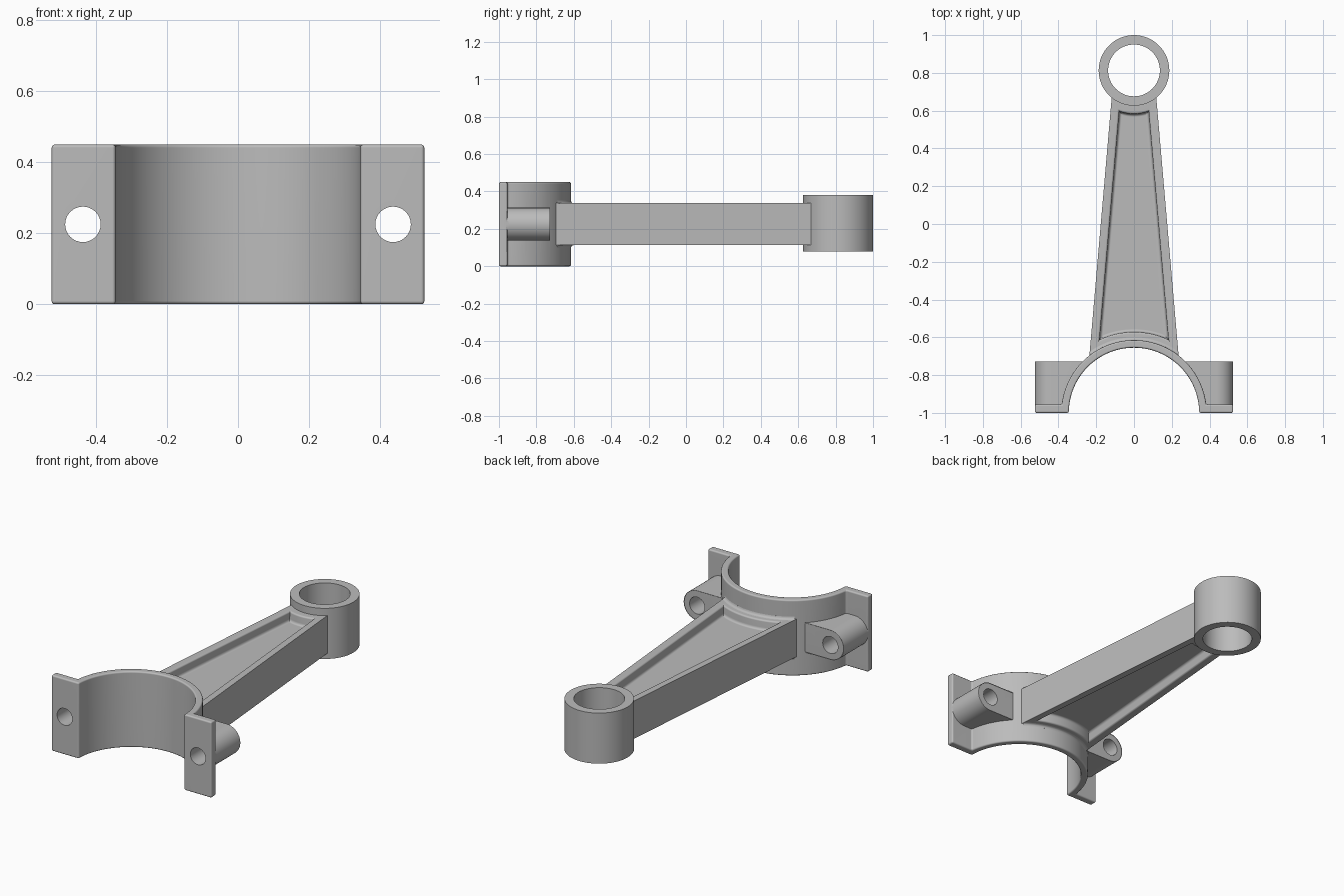
import bpy
import bmesh
from math import sin, cos, asin, pi, sqrt, radians
from mathutils import Vector

cube = bpy.data.objects.get("Cube")
if cube:
    bpy.data.objects.remove(cube, do_unlink=True)

GREY = (0.5, 0.5, 0.5, 1)
steel = bpy.data.materials.new("grey_steel")
steel.use_nodes = True
steel.diffuse_color = GREY
steel.node_tree.nodes["Principled BSDF"].inputs["Base Color"].default_value = GREY

BIG, SMALL = -1.0, 0.813          # y of the two bore centres
BIG_IN, BIG_OUT = 0.345, 0.385
SMALL_IN, SMALL_OUT = 0.137, 0.187
MID = 0.225                       # height of the middle plane
BOLT_X = 0.437


def arc(cy, r, a0, a1, n):
    """Points of an arc around (0, cy), angles in radians."""
    return [(r * cos(a0 + (a1 - a0) * i / n), cy + r * sin(a0 + (a1 - a0) * i / n))
            for i in range(n + 1)]


def loft(name, loops, wrap=False):
    """Solid through equal-sized loops, capped at both ends or wrapped round."""
    bm = bmesh.new()
    rows = [[bm.verts.new(p) for p in loop] for loop in loops]
    for a, b in zip(rows, rows[1:] + (rows[:1] if wrap else [])):
        for i in range(len(a)):
            j = (i + 1) % len(a)
            bm.faces.new((a[i], a[j], b[j], b[i]))
    if not wrap:
        bm.faces.new(rows[0][::-1])
        bm.faces.new(rows[-1])
    bmesh.ops.recalc_face_normals(bm, faces=bm.faces)
    mesh = bpy.data.meshes.new(name)
    bm.to_mesh(mesh)
    bm.free()
    obj = bpy.data.objects.new(name, mesh)
    bpy.context.collection.objects.link(obj)
    mesh.materials.append(steel)
    return obj


def activate(obj):
    bpy.ops.object.select_all(action='DESELECT')
    obj.select_set(True)
    bpy.context.view_layer.objects.active = obj


def apply(obj, kind, **settings):
    activate(obj)
    mod = obj.modifiers.new(kind.lower(), kind)
    for key, value in settings.items():
        setattr(mod, key, value)
    bpy.ops.object.modifier_apply(modifier=mod.name)


def combine(obj, other, operation):
    apply(obj, 'BOOLEAN', object=other, operation=operation, solver='EXACT')
    bpy.data.objects.remove(other, do_unlink=True)


def finish(obj):
    activate(obj)
    bpy.ops.object.shade_smooth_by_angle(angle=radians(35))
    mod = obj.modifiers.new("flat_faces", 'WEIGHTED_NORMAL')
    mod.keep_sharp = True


# Big end: half ring with a flange on each side
flange_y = BIG + 0.045
lift = asin(0.045 / BIG_OUT)
profile = (arc(BIG, BIG_IN, pi, 0, 56) + [(0.525, BIG), (0.525, flange_y)]
           + arc(BIG, BIG_OUT, lift, pi - lift, 56) + [(-0.525, flange_y), (-0.525, BIG)])
big_end = loft("big_end", [[(x, y, z) for x, y in profile] for z in (0, 0.45)])
apply(big_end, 'BEVEL', width=0.009, segments=3, limit_method='ANGLE',
      angle_limit=radians(30))


# Bolt bosses: round outside, running into the ring inside
def boss_loop(side, y, r):
    inner = sqrt(0.365 ** 2 - (y - BIG) ** 2)
    points = [(BOLT_X + r * cos(a), MID + r * sin(a))
              for a in (-pi / 2 + pi * i / 20 for i in range(21))]
    points += [(inner, MID + r), (inner, MID - r)]
    return [(side * x, y, z) for x, z in points]


back_y = -0.728
levels = [(BIG + 0.03, 0.088), (flange_y + 0.01, 0.088)]
levels += [(flange_y + 0.01 + (back_y - 0.965 * -1 - 0.02) * i / 10, 0.088)
           for i in range(1, 11)]
levels += [(back_y - 0.002, 0.086), (back_y, 0.083)]
for side in (-1, 1):
    combine(big_end, loft("bolt_boss", [boss_loop(side, y, r) for y, r in levels]), 'UNION')

# Bolt holes through flanges and bosses
for side in (-1, 1):
    circle = [(side * BOLT_X + 0.05 * cos(2 * pi * i / 32), MID + 0.05 * sin(2 * pi * i / 32))
              for i in range(32)]
    hole = loft("bolt_hole", [[(x, y, z) for x, z in circle] for y in (-1.1, -0.6)])
    combine(big_end, hole, 'DIFFERENCE')
finish(big_end)

# Small end: plain tube
tube = [(SMALL_IN, 0.08), (SMALL_OUT, 0.08), (SMALL_OUT, 0.38), (SMALL_IN, 0.38)]
small_end = loft("small_end", [[(r * cos(a), SMALL + r * sin(a), z) for r, z in tube]
                               for a in (2 * pi * i / 64 for i in range(64))], wrap=True)
finish(small_end)

# Tapered shank: its outline, moved inwards by d, follows both rings
low, high = Vector((0.236, -0.695)), Vector((0.118, 0.67))
along = (high - low).normalized()
inward = Vector((-along.y, along.x))


def shank_outline(d, z):
    start = low + inward * d

    def crossing_angle(cy, r, sign):
        offset = start - Vector((0, cy))
        b = offset.dot(along)
        hit = offset + along * (-b + sign * sqrt(b * b - offset.length_squared + r * r))
        return asin(hit.x / r)

    r_big, r_small = BIG_OUT - 0.003 + d, SMALL_OUT - 0.003 + d
    a = crossing_angle(BIG, r_big, 1)
    b = crossing_angle(SMALL, r_small, -1)
    points = arc(BIG, r_big, pi / 2 + a, pi / 2 - a, 24)
    points += arc(SMALL, r_small, -pi / 2 + b, -pi / 2 - b, 16)
    return [(x, y, z) for x, y in points]


# Offset and height from the middle: pocket floor, fillet, wall, rounded rim, side
section = [(0.062, 0.055), (0.055, 0.057), (0.05, 0.062), (0.048, 0.07),
           (0.046, 0.103), (0.044, 0.107), (0.041, 0.11), (0.036, 0.112), (0, 0.112)]
steps = section + [(d, -h) for d, h in reversed(section)]
finish(loft("shank", [shank_outline(d, MID + h) for d, h in steps]))

# Small fillets where the shank meets the big end
for name, s in (("upper_fillet", 1), ("lower_fillet", -1)):
    curve = [(0.38, 0.108), (0.4, 0.112), (0.392, 0.114), (0.387, 0.119),
             (0.385, 0.127), (0.38, 0.127)]
    finish(loft(name, [[(r * sin(a), BIG + r * cos(a), MID + s * h) for r, h in curve]
                       for a in (radians(-36.5 + 73 * i / 24) for i in range(25))]))
